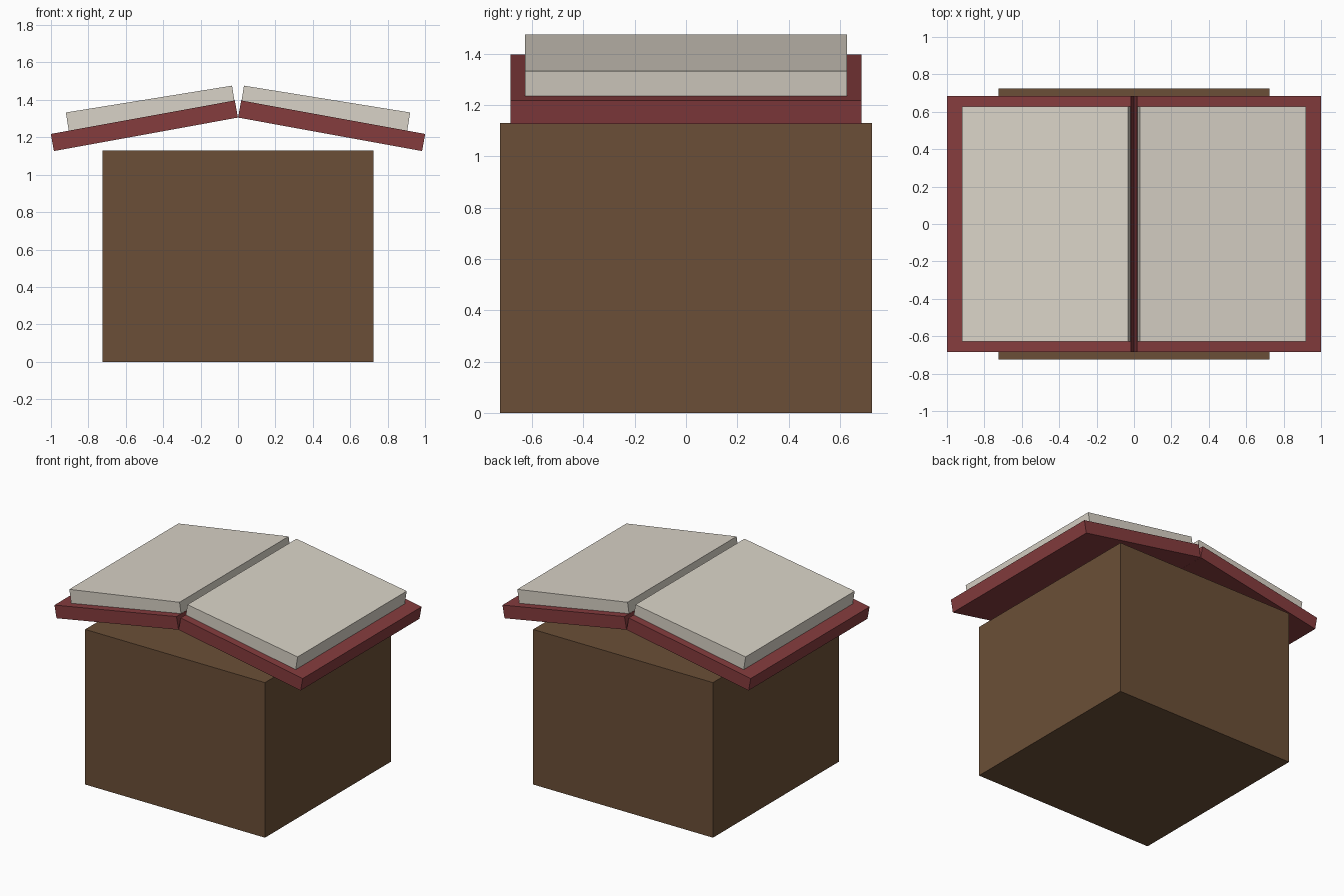
import bpy
from math import cos, sin
from mathutils import Matrix, Vector

cube = bpy.data.objects.get("Cube")
if cube:
    bpy.data.objects.remove(cube, do_unlink=True)


def material(name, rgb):
    mat = bpy.data.materials.new(name)
    mat.use_nodes = True
    color = (*rgb, 1)
    mat.diffuse_color = color
    mat.node_tree.nodes["Principled BSDF"].inputs["Base Color"].default_value = color
    return mat


wood = material("brown wood", (0.147, 0.078, 0.038))
leather = material("dark red leather", (0.235, 0.045, 0.048))
paper = material("cream paper", (0.694, 0.651, 0.571))


def block(name, center, size, mat, tilt=0):
    """Box with its own size, tilted about the depth axis."""
    bpy.ops.mesh.primitive_cube_add(size=1)
    obj = bpy.context.object
    obj.name = name
    rotation = Matrix.Rotation(tilt, 4, "Y")
    obj.data.transform(rotation @ Matrix.Diagonal((*size, 1)))
    obj.location = center
    obj.data.materials.append(mat)
    return obj


def sloped_slab(name, side, inner_top, size, tilt, mat):
    """Slab sloping down and outwards from its inner top edge."""
    length, depth, thick = size
    along = Vector((cos(tilt), 0, -sin(tilt)))
    up = Vector((sin(tilt), 0, cos(tilt)))
    center = Vector((inner_top[0], 0, inner_top[1])) + along * length / 2 - up * thick / 2
    center.x *= side
    block(name, center, size, mat, tilt * side)


# Solid stand
block("stand", (0, 0, 0.565), (1.45, 1.45, 1.13), wood)

# Open book: a cover and a page block on each side
for label, side in (("left", 1), ("right", -1)):
    sloped_slab(label + "_cover", side, (0.017, 1.397), (1.0, 1.368, 0.093), 0.18, leather)
    sloped_slab(label + "_pages", side, (0.032, 1.476), (0.9, 1.256, 0.1), 0.16, paper)
